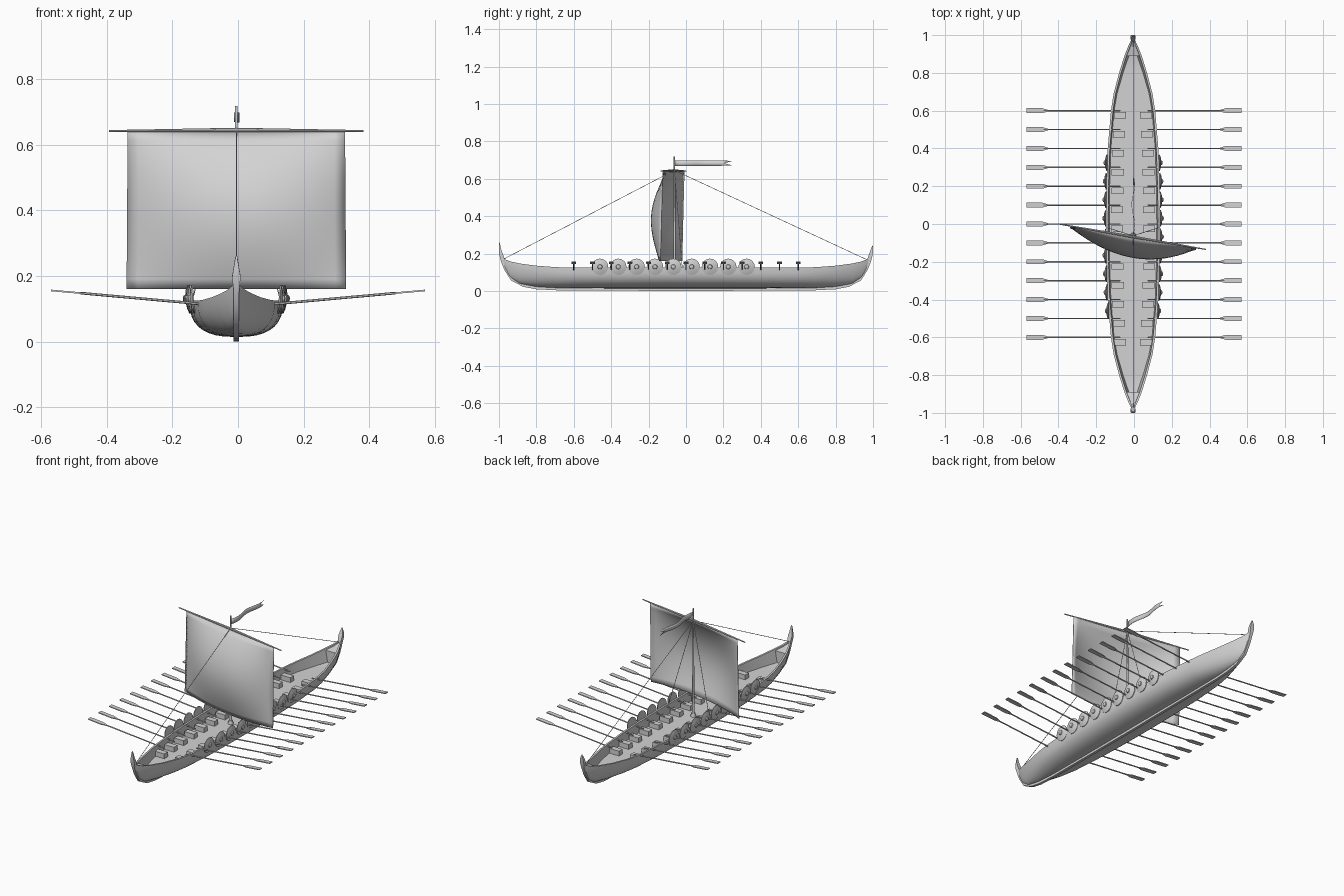
import bpy, bmesh, math
from mathutils import Vector, Matrix

if "Cube" in bpy.data.objects:
    bpy.data.objects.remove(bpy.data.objects["Cube"])

CX = -0.005          # ship centre line
MAST_Y = -0.062
DECK = 0.07
mat = bpy.data.materials.new("pale grey")
mat.diffuse_color = (0.65, 0.65, 0.65, 1)
mat.use_nodes = True
mat.node_tree.nodes["Principled BSDF"].inputs["Base Color"].default_value = mat.diffuse_color


def make(name, bm, smooth=None):
    bmesh.ops.recalc_face_normals(bm, faces=bm.faces)
    me = bpy.data.meshes.new(name)
    bm.to_mesh(me)
    bm.free()
    ob = bpy.data.objects.new(name, me)
    bpy.context.collection.objects.link(ob)
    me.materials.append(mat)
    if smooth:
        bpy.ops.object.select_all(action='DESELECT')
        ob.select_set(True)
        bpy.context.view_layer.objects.active = ob
        bpy.ops.object.shade_smooth_by_angle(angle=math.radians(smooth))
    return ob


def loft(bm, rings, caps=True):
    """Skin a list of closed rings."""
    vs = [[bm.verts.new(p) for p in r] for r in rings]
    n = len(vs[0])
    for a, b in zip(vs, vs[1:]):
        for i in range(n):
            j = (i + 1) % n
            bm.faces.new((a[i], a[j], b[j], b[i]))
    if caps:
        bm.faces.new(vs[0])
        bm.faces.new(vs[-1])


def box(bm, c, s):
    bmesh.ops.create_cube(bm, size=1, matrix=Matrix.Translation(c) @ Matrix.Diagonal((*s, 1)))


def rod(bm, a, b, r1, r2=None, sides=6):
    a, b = Vector(a), Vector(b)
    d = b - a
    m = Matrix.Translation((a + b) / 2) @ d.to_track_quat('Z', 'Y').to_matrix().to_4x4()
    bmesh.ops.create_cone(bm, cap_ends=True, segments=sides, radius1=r1,
                          radius2=r1 if r2 is None else r2, depth=d.length, matrix=m)


# Hull stations: y, half width, rail height, bottom height, section fullness
half = [(0, .143, .125, .014, 2.6), (.2, .141, .125, .014, 2.6), (.4, .134, .125, .014, 2.6),
        (.6, .117, .125, .015, 2.5), (.69, .103, .127, .016, 2.3), (.8, .074, .135, .022, 2.0),
        (.89, .046, .147, .038, 1.8), (.94, .026, .158, .068, 1.6), (.97, .012, .17, .11, 1.5),
        (.982, .006, .178, .15, 1.5)]
stations = [(-y, *s) for y, *s in half[:0:-1]] + half


def at(y):
    """Interpolated station."""
    y = abs(y)
    for p, q in zip(half, half[1:]):
        if y <= q[0]:
            t = (y - p[0]) / (q[0] - p[0])
            return [u + (v - u) * t for u, v in zip(p, q)]
    return half[-1]


def side_x(s, z):
    _, w, r, b, n = s
    t = min(1, max(0, (r - z) / (r - b)))
    return w * (1 - t ** n) ** (1 / n)


# Hull: outer shell, gunwale, inner wall and deck in one closed section
bm = bmesh.new()
rings = []
for s in stations:
    y, w, r, b, n = s
    dz = min(max(DECK, b + .02), r - .004)
    right = []
    for k in range(10):
        a = math.pi / 2 * (1 - k / 9)
        right.append((w * max(0, math.cos(a)) ** (2 / n), r - (r - b) * max(0, math.sin(a)) ** (2 / n)))
    iw = max(w - .011, w * .3)
    right += [(iw, r), (min(iw, max(side_x(s, dz) - .008, w * .2)), dz)]
    pts = right + [(-x, z) for x, z in right[:0:-1]]
    rings.append([(CX + x, y, z) for x, z in pts])
loft(bm, rings)
make("hull", bm, 40)

# Raised platforms at both ends
bm = bmesh.new()
for d in (-1, 1):
    rings = []
    for y in (.89, .94, .97):
        s = at(y)
        top, low = s[2] - .008, max(DECK, s[3] + .02)
        xt, xl = max(s[1] - .006, .002), max(side_x(s, low) - .006, .002)
        rings.append([(CX - xl, d * y, low), (CX + xl, d * y, low), (CX + xt, d * y, top), (CX - xt, d * y, top)])
    loft(bm, rings)
make("end_platforms", bm)

# Keel sweeping up into both stem posts: outer y, z, inner y, z, half width
path = [(.0, .0, 0, .018, .008), (.68, .003, .68, .02, .008), (.8, .009, .8, .03, .008),
        (.87, .022, .86, .045, .008), (.935, .056, .92, .075, .008), (.97, .11, .95, .12, .008),
        (.99, .16, .968, .165, .009), (.998, .195, .98, .2, .013), (1.0, .22, .988, .222, .009)]
bm = bmesh.new()
rings = []
for d, tip in ((-1, .26), (1, .243)):
    part = path + [(1.0, tip - .006, .996, tip, .003)]
    rs = [[(CX - w, d * y, z), (CX + w, d * y, z), (CX + w, d * v, u), (CX - w, d * v, u)]
          for y, z, v, u, w in part]
    rings += rs[::-1] if d < 0 else rs[1:]
loft(bm, rings)
make("keel_and_stems", bm, 30)

# Rowing benches and oars, one pair at each row
bm = bmesh.new()
bo = bmesh.new()
slope = .09
for i in range(13):
    y = -.6 + .1 * i
    for d in (-1, 1):
        bx = CX + d * (at(y)[1] * .62 - .004)
        box(bm, (bx, y - .025, DECK + .014), (.064, .034, .03))

        def p(x):
            return (d * x, y, .1045 + slope * x)
        rod(bo, p(.073), p(.48), .004, .004)
        # flat blade with a tapered neck
        rings = []
        for x, w in ((.455, .004), (.485, .013), (.57, .013)):
            px, _, pz = p(x)
            rings.append([(px, y - w, pz - .0025), (px, y + w, pz - .0025),
                          (px, y + w, pz + .0025), (px, y - w, pz + .0025)])
        loft(bo, rings)
make("benches", bm)
make("oars", bo)

# Round shields hung along each side, with a domed face and a boss
bm = bmesh.new()
profile = [(.044, -.004), (.044, .0), (.03, .005), (.013, .008), (.011, .013), (.004, .016)]
for i in range(9):
    y = -.46 + .098 * i
    for d in (-1, 1):
        x0 = CX + d * (at(y)[1] + .004)
        rings = []
        for r, h in profile:
            ring = []
            for k in range(16):
                a = math.tau * k / 16
                ring.append((x0 + d * (h + .08 * r * math.sin(a)),
                             y + r * math.cos(a), .129 + r * math.sin(a)))
            rings.append(ring)
        loft(bm, rings)
make("shields", bm, 35)

# Mast
bm = bmesh.new()
rod(bm, (CX, MAST_Y, DECK - .01), (CX, MAST_Y, .718), .007, .004, 10)
rod(bm, (CX, MAST_Y, DECK), (CX, MAST_Y, DECK + .02), .016, .012, 10)
make("mast", bm, 40)

# Yard, tapered towards both ends and swung about the mast
YAW = -math.tan(math.radians(9.8))


def yard_y(x):
    return MAST_Y - .006 + YAW * (x - CX)


bm = bmesh.new()
for d in (-1, 1):
    x = CX + d * .387
    rod(bm, (CX, yard_y(CX), .644), (x, yard_y(x), .641), .007, .003, 8)
make("yard", bm, 40)

# Sail: a sheet filled with wind towards the front
bm = bmesh.new()
N, M = 20, 16
grid = []
for j in range(M + 1):
    v = j / M                                    # 0 at the yard, 1 at the foot
    belly = .105 * math.sin(math.pi * min(1, v * .83) ** .85)
    row = []
    for i in range(N + 1):
        u = 2 * i / N - 1
        x = CX + .331 * u * (1 + .01 * v)
        row.append(bm.verts.new((x, yard_y(x) - belly * (1 - abs(u) ** 2.0) - .012 * v,
                                 .643 - .483 * v)))
    grid.append(row)
for a, b in zip(grid, grid[1:]):
    for i in range(N):
        bm.faces.new((a[i], a[i + 1], b[i + 1], b[i]))
sail = make("sail", bm, 60)
mod = sail.modifiers.new("thickness", 'SOLIDIFY')
mod.thickness = .003

# Stays and shrouds
bm = bmesh.new()
top = (CX, MAST_Y, .645)
for end in ((CX, -.972, .172), (CX, .965, .168), (CX - .135, -.02, .122), (CX + .135, -.02, .122)):
    rod(bm, top, end, .0016, sides=5)
make("rigging", bm)

# Pennant with a forked tail, rippling sideways
bm = bmesh.new()
cols = []
for i in range(13):
    t = i / 12
    x = CX + .008 * math.sin(t * 9)
    y0, ln = MAST_Y + .004, .305
    mid = y0 + ln * min(t, .84 + (t - .84) * .15)
    cols.append([bm.verts.new((x, yy, z)) for yy, z in
                 ((y0 + ln * t, .698 - .002 * t), (mid, .683), (y0 + ln * t, .667 + .003 * t))])
for a, b in zip(cols, cols[1:]):
    for k in range(2):
        bm.faces.new((a[k], a[k + 1], b[k + 1], b[k]))
flag = make("pennant", bm, 60)
flag.modifiers.new("thickness", 'SOLIDIFY').thickness = .002
